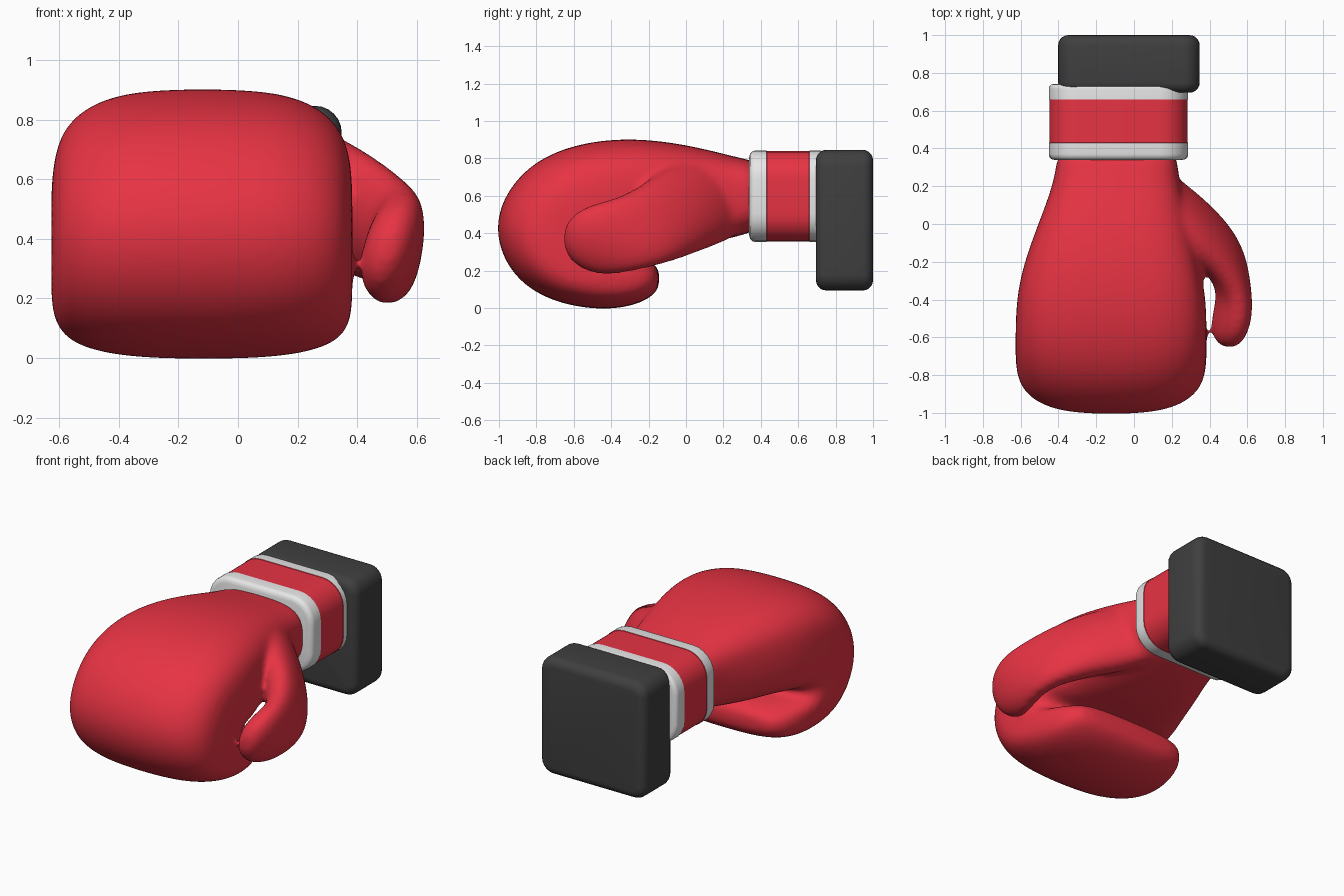
import bpy, bmesh, math
from mathutils import Vector

if "Cube" in bpy.data.objects:
    bpy.data.objects.remove(bpy.data.objects["Cube"])


def material(name, rgb):
    m = bpy.data.materials.new(name)
    m.diffuse_color = (*rgb, 1)
    m.use_nodes = True
    m.node_tree.nodes["Principled BSDF"].inputs["Base Color"].default_value = m.diffuse_color
    return m


RED = material("glove red", (0.80, 0.033, 0.056))
WHITE = material("trim white", (0.80, 0.80, 0.80))
BLACK = material("base charcoal", (0.05, 0.05, 0.05))


def power(v, p):
    return math.copysign(abs(v) ** (2 / p), v)


def ring(center, side, up, p, p_low, n=24):
    """Superellipse cross-section; the lower half may be squarer."""
    pts = []
    for i in range(n):
        a = 2 * math.pi * i / n
        q = p if i <= n // 2 else p_low
        pts.append(center + side * power(math.cos(a), q) + up * power(math.sin(a), q))
    return pts


def rounded_rect(cx, cz, hx, hz, r, y, inset, steps=6):
    """Rounded rectangle facing y, shrunk by inset."""
    pts = []
    for k, (sx, sz) in enumerate([(1, 1), (-1, 1), (-1, -1), (1, -1)]):
        for s in range(steps + 1):
            a = math.pi / 2 * (k + s / steps)
            pts.append(Vector((cx + sx * (hx - r) + (r - inset) * math.cos(a), y,
                               cz + sz * (hz - r) + (r - inset) * math.sin(a))))
    return pts


def loft(bm, rings):
    rows = [[bm.verts.new(p) for p in r] for r in rings]
    for a, b in zip(rows, rows[1:]):
        for i in range(len(a)):
            j = (i + 1) % len(a)
            bm.faces.new((a[i], a[j], b[j], b[i]))
    bm.faces.new(rows[0])
    bm.faces.new(rows[-1])


def finish(bm, name, mats):
    bmesh.ops.recalc_face_normals(bm, faces=bm.faces)
    me = bpy.data.meshes.new(name)
    bm.to_mesh(me)
    bm.free()
    for m in mats:
        me.materials.append(m)
    ob = bpy.data.objects.new(name, me)
    bpy.context.collection.objects.link(ob)
    return ob


def smooth(ob, angle=50):
    bpy.ops.object.select_all(action='DESELECT')
    ob.select_set(True)
    bpy.context.view_layer.objects.active = ob
    bpy.ops.object.shade_smooth_by_angle(angle=math.radians(angle))


# Glove hand: sections fan around the palm crease
# (outer y, outer z, inner y, inner z, left x, right x, squareness)
hand = [
    (0.42, 0.78, 0.42, 0.42, -0.41, 0.23, 3.3),
    (0.30, 0.80, 0.30, 0.39, -0.41, 0.23, 3.3),
    (0.15, 0.84, 0.15, 0.35, -0.45, 0.26, 3.2),
    (-0.05, 0.885, -0.05, 0.32, -0.53, 0.31, 3.1),
    (-0.30, 0.912, -0.21, 0.315, -0.60, 0.36, 3.0),
    (-0.56, 0.888, -0.31, 0.32, -0.625, 0.385, 3.0),
    (-0.80, 0.80, -0.36, 0.32, -0.63, 0.387, 2.9),
    (-0.96, 0.635, -0.38, 0.31, -0.63, 0.387, 2.8),
    (-1.025, 0.45, -0.39, 0.30, -0.63, 0.387, 2.8),
    (-0.985, 0.265, -0.39, 0.29, -0.63, 0.387, 2.7),
    (-0.87, 0.115, -0.38, 0.28, -0.63, 0.387, 2.6),
    (-0.68, 0.02, -0.36, 0.275, -0.625, 0.385, 2.6),
    (-0.45, -0.013, -0.32, 0.27, -0.60, 0.37, 2.7),
    (-0.28, 0.01, -0.24, 0.265, -0.565, 0.34, 2.8),
    (-0.18, 0.06, -0.18, 0.245, -0.515, 0.29, 2.8),
    (-0.14, 0.11, -0.14, 0.21, -0.44, 0.21, 2.8),
]
rings = []
for i, (oy, oz, iy, iz, x0, x1, p) in enumerate(hand):
    mid = Vector(((x0 + x1) / 2, (oy + iy) / 2, (oz + iz) / 2))
    rings.append(ring(mid, Vector(((x1 - x0) / 2, 0, 0)), Vector((0, oy - iy, oz - iz)) / 2,
                      p, 4.5 if 4 < i < 13 else 3.2))
bm = bmesh.new()
loft(bm, rings)

# Thumb: tapered tube (x, y, z, half width, half height, sideways lean)
thumb = [
    (0.02, 0.32, 0.58, 0.10, 0.17, -0.2),
    (0.085, 0.19, 0.575, 0.13, 0.225, -0.25),
    (0.24, 0.045, 0.55, 0.145, 0.255, -0.35),
    (0.405, -0.10, 0.50, 0.125, 0.26, -0.35),
    (0.505, -0.235, 0.43, 0.107, 0.225, -0.15),
    (0.535, -0.38, 0.38, 0.094, 0.205, 0.1),
    (0.518, -0.50, 0.37, 0.10, 0.19, 0.22),
    (0.50, -0.60, 0.37, 0.084, 0.14, 0.22),
    (0.49, -0.655, 0.37, 0.04, 0.06, 0.2),
]
rings = []
for i, (x, y, z, w, h, lean) in enumerate(thumb):
    a, b = thumb[max(i - 1, 0)], thumb[min(i + 1, len(thumb) - 1)]
    side = Vector((b[1] - a[1], a[0] - b[0], 0)).normalized() * w
    rings.append(ring(Vector((x, y, z)), side, Vector((lean * h, 0, h)), 2.1, 2.1))
loft(bm, rings)

# Fuse hand and thumb into one padded skin
glove = finish(bm, "glove", [RED])
sub = glove.modifiers.new("round", 'SUBSURF')
sub.levels = sub.render_levels = 2
fuse = glove.modifiers.new("fuse", 'REMESH')
fuse.mode = 'VOXEL'
fuse.voxel_size = 0.017
fuse.use_smooth_shade = True
relax = glove.modifiers.new("relax", 'SMOOTH')
relax.factor = 0.5
relax.iterations = 14

# Cuff: rounded sleeve with white trim at both ends
bm = bmesh.new()
loft(bm, [rounded_rect(-0.082, 0.598, 0.369, 0.244, 0.15, y, i) for y, i in
          [(0.338, 0.035), (0.343, 0.015), (0.355, 0.003), (0.37, 0), (0.43, 0), (0.432, 0.003),
           (0.658, 0.003), (0.66, 0), (0.715, 0), (0.728, 0.002), (0.738, 0.012), (0.742, 0.03)]])
for f in bm.faces:
    f.material_index = 0 if 0.4305 < f.calc_center_median().y < 0.6595 else 1
smooth(finish(bm, "cuff", [RED, WHITE]))

# Base block behind the cuff: pillow-edged rounded slab
bm = bmesh.new()
R = 0.055
arc = [(R * (1 - math.sin(a)), R * (1 - math.cos(a))) for a in (math.pi / 10 * i for i in range(6))]
profile = [(0.695 + d, i) for d, i in reversed(arc)] + [(1.0 - d, i) for d, i in arc]
loft(bm, [rounded_rect(-0.027, 0.47, 0.375, 0.376, 0.09, y, i) for y, i in profile])
smooth(finish(bm, "base_block", [BLACK]))
